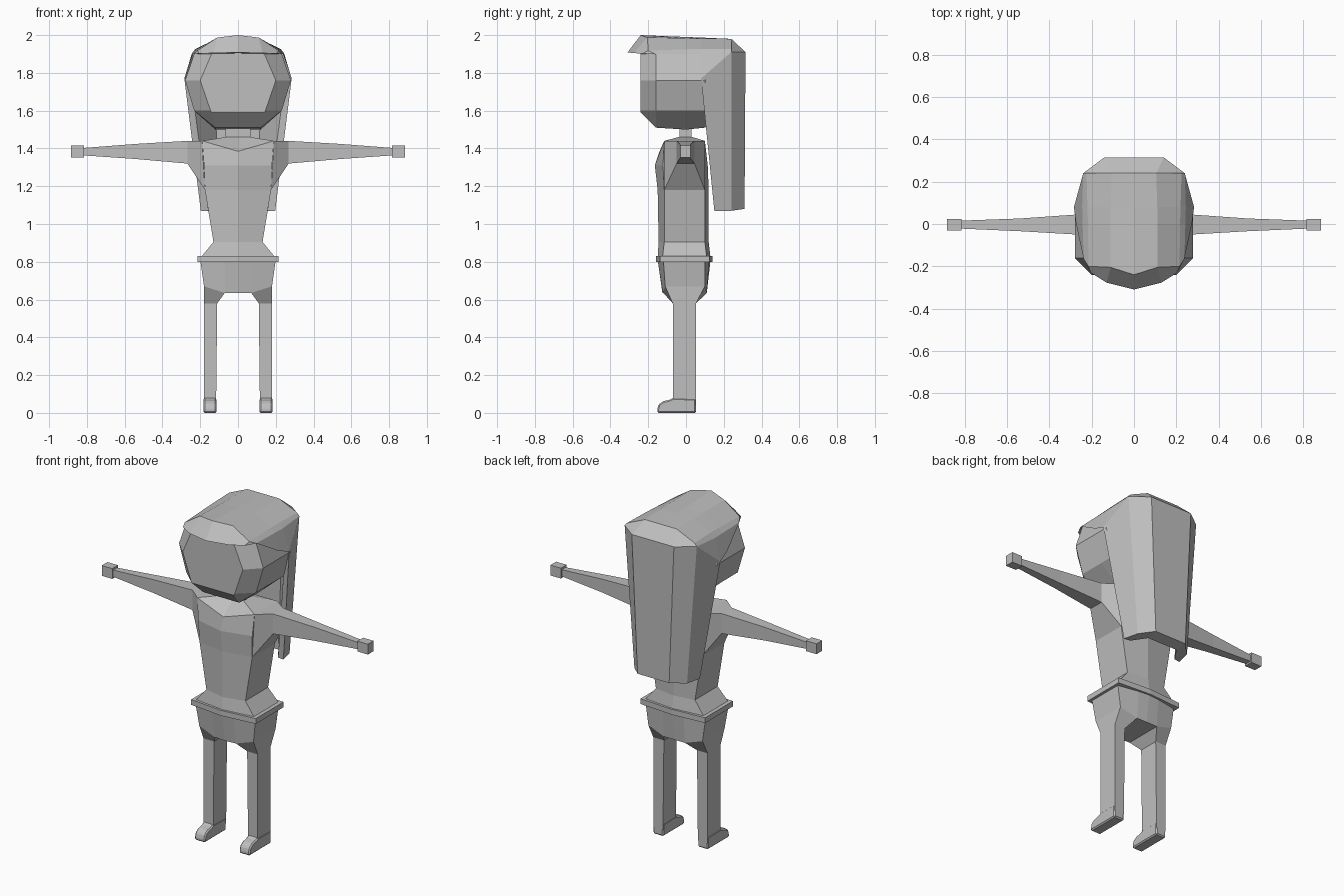
import bpy, bmesh
from mathutils import Vector

cube = bpy.data.objects.get("Cube")
if cube:
    bpy.data.objects.remove(cube, do_unlink=True)

grey = bpy.data.materials.new("plain grey")
grey.use_nodes = True
grey.diffuse_color = (0.52, 0.52, 0.52, 1)
grey.node_tree.nodes["Principled BSDF"].inputs["Base Color"].default_value = (0.52, 0.52, 0.52, 1)


def build(name, faces, mirror=True, bevel=0):
    """Make an object from faces of one half, mirrored across x = 0."""
    bm = bmesh.new()
    sides = (1, -1) if mirror else (1,)
    for s in sides:
        for f in faces:
            pts = []
            for p in f:
                v = Vector((p[0] * s, p[1], p[2]))
                if not pts or all((v - q).length > 1e-4 for q in pts):
                    pts.append(v)
            if len(pts) > 2:
                bm.faces.new([bm.verts.new(p) for p in pts])
    bmesh.ops.remove_doubles(bm, verts=bm.verts, dist=1e-4)
    bmesh.ops.recalc_face_normals(bm, faces=bm.faces)
    me = bpy.data.meshes.new(name)
    bm.to_mesh(me)
    bm.free()
    me.materials.append(grey)
    ob = bpy.data.objects.new(name, me)
    bpy.context.collection.objects.link(ob)
    if bevel:
        m = ob.modifiers.new("bevel", 'BEVEL')
        m.width, m.segments, m.limit_method = bevel, 1, 'ANGLE'
    return ob


def loft(rings, closed=True):
    """Quads between successive rings of points."""
    out = []
    for a, b in zip(rings, rings[1:]):
        n = len(a)
        for i in range(n if closed else n - 1):
            j = (i + 1) % n
            out.append([a[i], a[j], b[j], b[i]])
    return out


def box_ring(x, y0, y1, z0, z1):
    return [(x, y0, z1), (x, y0, z0), (x, y1, z0), (x, y1, z1)]


# Torso: half rings of front centre, front corner, back corner, back centre
def torso_ring(z, x, fc, f, b, bc, zc=None):
    return [(0, fc, zc or z), (x, f, z), (x, b, z), (0, bc, z)]


torso = [torso_ring(0.82, 0.20, -0.15, -0.125, 0.11, 0.13),
         torso_ring(0.905, 0.13, -0.145, -0.115, 0.10, 0.12),
         torso_ring(1.18, 0.175, -0.15, -0.115, 0.10, 0.12),
         torso_ring(1.31, 0.18, -0.165, -0.122, 0.10, 0.115),
         torso_ring(1.44, 0.19, -0.14, -0.115, 0.10, 0.10, 1.385),
         torso_ring(1.46, 0.065, -0.04, -0.04, 0.035, 0.035)]
build("torso", loft(torso, False) + [torso[-1]])

# Neck
neck = [[(0, -0.035, z), (0.065, -0.035, z), (0.065, 0.03, z), (0, 0.03, z)]
        for z in (1.44, 1.52)]
build("neck", loft(neck, False))

# Arms and block hands
arm = [[(0.19, -0.115, 1.44), (0.175, -0.115, 1.18), (0.175, 0.10, 1.18), (0.19, 0.10, 1.44)],
       box_ring(0.268, -0.05, 0.045, 1.32, 1.44),
       box_ring(0.54, -0.034, 0.026, 1.344, 1.424),
       box_ring(0.815, -0.022, 0.016, 1.363, 1.403)]
build("arms", loft(arm))
hand = [box_ring(x, -0.03, 0.024, 1.353, 1.415) for x in (0.815, 0.885)]
build("hands", loft(hand) + hand)

# Belt
belt = [torso_ring(z, 0.215, -0.16, -0.138, 0.125, 0.14) for z in (0.798, 0.83)]
build("belt", loft(belt, False) + belt)

# Hips with flared leg openings, then straight legs
hip_top = [(0, -0.15, 0.81), (0.07, -0.143, 0.81), (0.20, -0.12, 0.81),
           (0.20, 0.10, 0.81), (0.07, 0.123, 0.81), (0, 0.13, 0.81)]
hip_low = [(0, -0.125, 0.635), (0.07, -0.12, 0.635), (0.18, -0.11, 0.67),
           (0.18, 0.10, 0.67), (0.07, 0.11, 0.635), (0, 0.11, 0.635)]
crotch = [hip_low[0], hip_low[1], hip_low[4], hip_low[5]]
leg = [hip_low[1:5]]
for z, x0 in ((0.58, 0.11), (0.04, 0.116)):
    leg.append([(x0, -0.07, z), (0.18, -0.07, z), (0.18, 0.053, z), (x0, 0.053, z)])
build("hips_and_legs", loft([hip_top, hip_low], False) + [crotch] + loft(leg))

# Feet: side profile extruded across x
foot_side = [(0.053, 0), (0.053, 0.075), (-0.07, 0.078), (-0.085, 0.07),
             (-0.12, 0.062), (-0.145, 0.045), (-0.152, 0.02), (-0.152, 0)]
foot = [[(x, y, z) for y, z in foot_side] for x in (0.114, 0.183)]
build("feet", loft(foot) + foot, bevel=0.007)

# Head: eight-sided barrel lying along y with tapered ends
def head_ring(y, pts):
    return [(x, y, z) for x, z in pts]


outer = [(0, 1.51), (0.12, 1.51), (0.232, 1.60), (0.28, 1.76),
         (0.232, 1.90), (0.11, 1.965), (0, 1.965)]
mid = [(0, 1.50), (0.12, 1.50)] + outer[2:]
small = [(0, 1.59), (0.14, 1.59), (0.145, 1.60), (0.20, 1.76),
         (0.14, 1.90), (0.10, 1.91), (0, 1.91)]
head = [head_ring(-0.24, small), head_ring(-0.16, outer), head_ring(0, mid),
        head_ring(0.10, outer), head_ring(0.20, small)]
build("head", loft(head, False) + [head[0], head[-1]])

# Hair cap: strips running from the fringe to the back of the crown
fringe = [(0, -0.31, 1.908), (0.13, -0.277, 1.905), (0.205, -0.23, 1.902),
          (0.238, -0.165, 1.90), (0.238, -0.165, 1.90)]
crest = [(0, -0.24, 2.0), (0.11, -0.205, 1.987), (0.215, -0.20, 1.918),
         (0.238, -0.165, 1.90), (0.238, -0.165, 1.90)]
middle = [(0, 0, 1.99), (0.11, 0, 1.983), (0.218, 0, 1.925),
          (0.243, 0, 1.90), (0.274, 0, 1.80)]
rear = [(0, 0.08, 1.987), (0.11, 0.08, 1.982), (0.22, 0.08, 1.927),
        (0.245, 0.08, 1.90), (0.284, 0.08, 1.77)]
crown = [(0, 0.24, 1.98), (0.105, 0.24, 1.98), (0.225, 0.24, 1.927),
         (0.24, 0.24, 1.91), (0.284, 0.08, 1.77)]
nape = [(0, 0.315, 1.91), (0.14, 0.315, 1.91), (0.24, 0.24, 1.91)]
cap = loft([fringe, crest, middle, rear, crown], False)
cap += loft([crown[:3], nape], False)
cap.append([crown[2], crown[3], nape[2]])
cap.append(fringe[:4] + [(0, -0.165, 1.90)])
build("hair_cap", cap)

# Long hair: tapering channel-shaped sheet behind the back
hang_top = [(0, 0.315, 1.91), (0.14, 0.315, 1.91), (0.24, 0.24, 1.91),
            (0.284, 0.08, 1.77), (0.25, 0.09, 1.77), (0.125, 0.24, 1.77), (0, 0.24, 1.77)]
hang_low = [(0, 0.31, 1.08), (0.105, 0.31, 1.08), (0.175, 0.24, 1.07),
            (0.197, 0.15, 1.07), (0.158, 0.155, 1.07), (0.10, 0.24, 1.07), (0, 0.24, 1.07)]
rim = [[hang_low[i], hang_low[i + 1], hang_low[5 - i], hang_low[6 - i]] for i in range(3)]
build("long_hair", loft([hang_top, hang_low], False) + rim)
